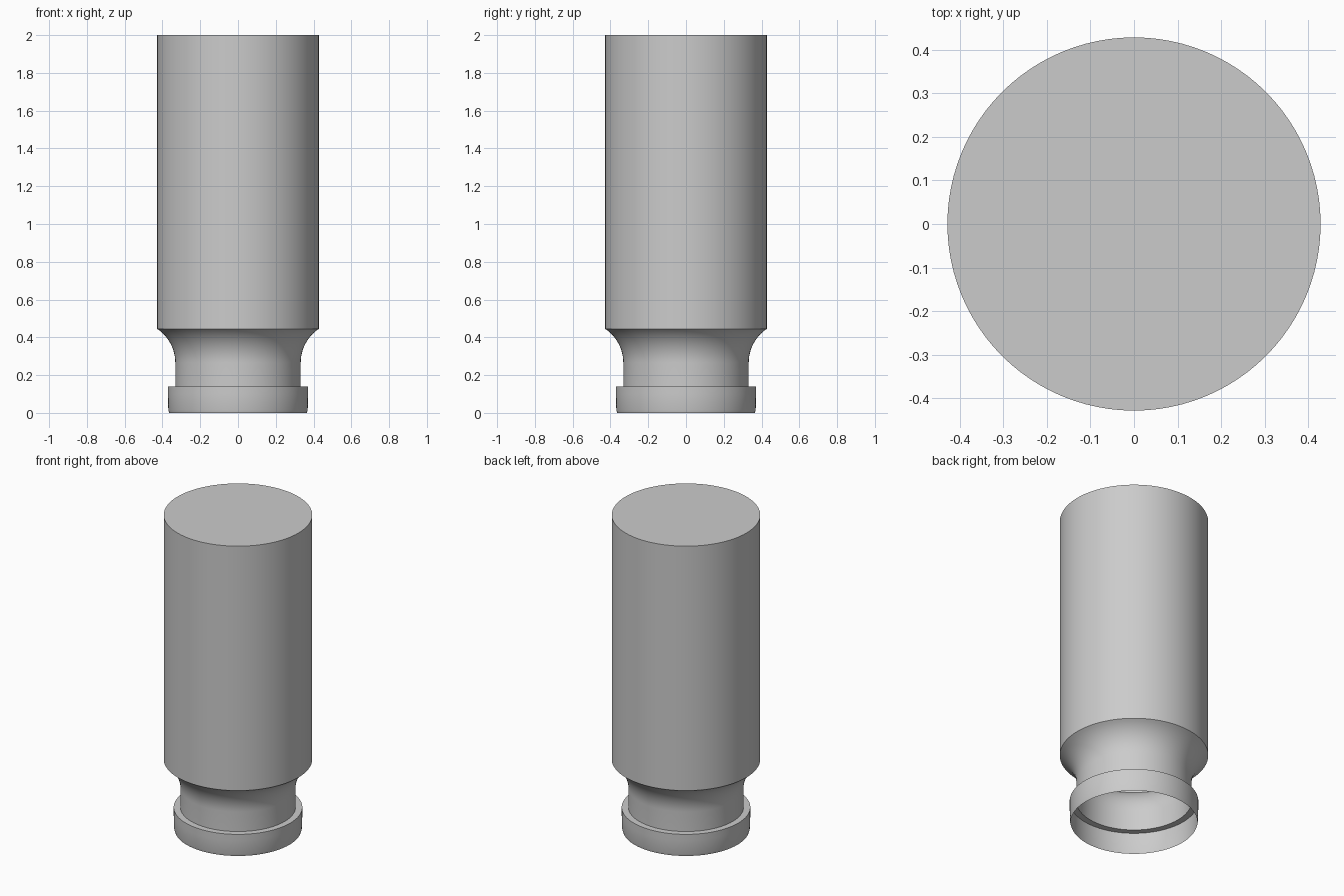
import bpy, bmesh, math

if "Cube" in bpy.data.objects:
    bpy.data.objects.remove(bpy.data.objects["Cube"])

SEGMENTS = 96

grey = bpy.data.materials.new("plain grey")
grey.diffuse_color = (0.6, 0.6, 0.6, 1)
grey.use_nodes = True
grey.node_tree.nodes["Principled BSDF"].inputs["Base Color"].default_value = grey.diffuse_color


def lathe(name, profile, cap_top=False):
    """Spin a bottom-to-top (radius, height) profile around z as an open shell."""
    bm = bmesh.new()
    rings = []
    for r, z in profile:
        rings.append([bm.verts.new((r * math.cos(2 * math.pi * i / SEGMENTS),
                                    r * math.sin(2 * math.pi * i / SEGMENTS), z))
                      for i in range(SEGMENTS)])
    for low, high in zip(rings, rings[1:]):
        for i in range(SEGMENTS):
            j = (i + 1) % SEGMENTS
            bm.faces.new((low[i], low[j], high[j], high[i]))
    if cap_top:
        bm.faces.new(rings[-1])
    mesh = bpy.data.meshes.new(name)
    bm.to_mesh(mesh)
    bm.free()
    mesh.materials.append(grey)
    obj = bpy.data.objects.new(name, mesh)
    bpy.context.collection.objects.link(obj)
    bpy.ops.object.select_all(action='DESELECT')
    obj.select_set(True)
    bpy.context.view_layer.objects.active = obj
    bpy.ops.object.shade_smooth_by_angle(angle=math.radians(30))
    return obj


NECK_R, BODY_R, FLARE_Z, BODY_Z = 0.332, 0.428, 0.265, 0.445

# Open collar at the foot, with a flat ledge running in to the neck
lathe("collar", [(0.365, 0), (0.369, 0.015), (0.371, 0.1), (0.371, 0.14), (NECK_R, 0.14)])

# Straight neck flaring outward along a circular arc to the body
dr, dz = BODY_R - NECK_R, BODY_Z - FLARE_Z
arc_r = (dr * dr + dz * dz) / (2 * dr)
end = math.asin(dz / arc_r)
flare = [(NECK_R + arc_r * (1 - math.cos(end * k / 12)),
          FLARE_Z + arc_r * math.sin(end * k / 12)) for k in range(13)]
lathe("neck", [(NECK_R, 0.14)] + flare)

# Tall cylindrical body with a flat closed top
lathe("body", [(BODY_R, BODY_Z), (BODY_R, 2)], cap_top=True)
